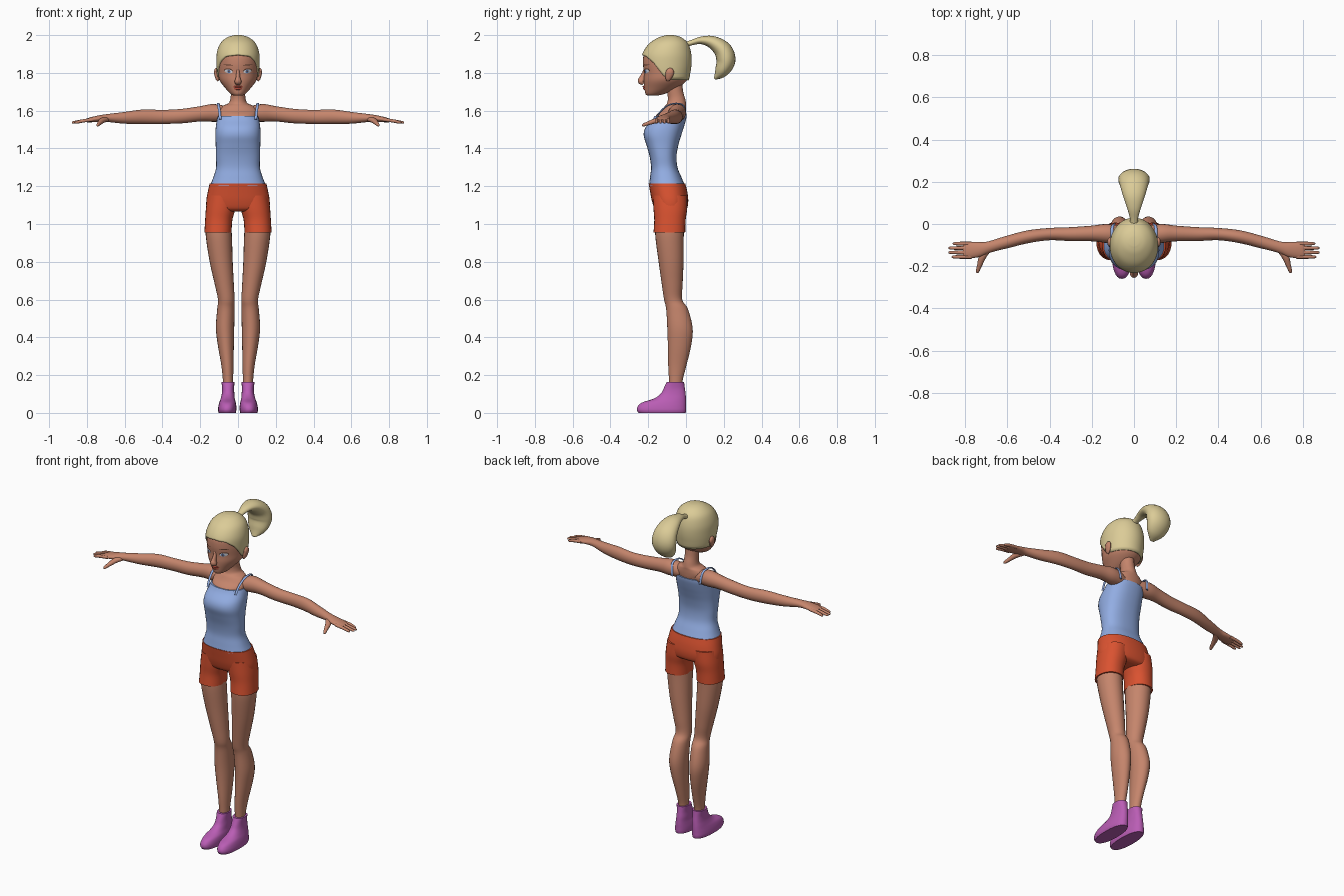
import bpy, bmesh, math
from mathutils import Vector


def material(name, rgb):
    m = bpy.data.materials.new(name)
    m.diffuse_color = (*rgb, 1)
    return m


SKIN = material("skin", (0.56, 0.235, 0.15))
HAIR = material("blonde_hair", (0.71, 0.60, 0.31))
TOP = material("light_blue_cloth", (0.29, 0.42, 0.77))
SHORTS = material("orange_cloth", (0.70, 0.085, 0.03))
SHOES = material("purple_shoe", (0.49, 0.11, 0.46))
WHITE = material("eye_white", (0.70, 0.70, 0.75))
BLUE = material("iris_blue", (0.10, 0.20, 0.45))
BROWN = material("brow_brown", (0.12, 0.05, 0.03))
LIPS = material("lip_red", (0.50, 0.08, 0.05))


def make(name, verts, faces, mat):
    me = bpy.data.meshes.new(name)
    me.from_pydata([tuple(v) for v in verts], [], faces)
    bm = bmesh.new()
    bm.from_mesh(me)
    bmesh.ops.recalc_face_normals(bm, faces=bm.faces)
    bm.to_mesh(me)
    bm.free()
    me.materials.append(mat)
    ob = bpy.data.objects.new(name, me)
    bpy.context.collection.objects.link(ob)
    bpy.ops.object.select_all(action='DESELECT')
    ob.select_set(True)
    bpy.context.view_layer.objects.active = ob
    bpy.ops.object.shade_smooth_by_angle(angle=math.radians(50))
    return ob


def spline(rows, steps=5):
    """Smooth interpolation through rows of numbers."""
    out = []
    for i in range(len(rows) - 1):
        a, b, c, d = (rows[max(0, min(len(rows) - 1, i + k))] for k in (-1, 0, 1, 2))
        for s in range(steps):
            t = s / steps
            out.append([0.5 * (2 * q + (r - p) * t + (2 * p - 5 * q + 4 * r - u) * t * t
                               + (3 * q - p - 3 * r + u) * t ** 3)
                        for p, q, r, u in zip(a, b, c, d)])
    return out + [list(rows[-1])]


def skin_rings(name, rings, mat, caps=True):
    n = len(rings[0])
    verts = [v for r in rings for v in r]
    faces = [(i * n + j, i * n + (j + 1) % n, (i + 1) * n + (j + 1) % n, (i + 1) * n + j)
             for i in range(len(rings) - 1) for j in range(n)]
    if caps:
        faces += [tuple(range(n)), tuple(range(len(verts) - n, len(verts)))]
    return make(name, verts, faces, mat)


def power(v, e):
    return math.copysign(abs(v) ** (2 / e), v)


def stack(name, rows, mat, e=2.0, n=28, side=1):
    """Level rings; rows are (z, x0, x1, y0, y1)."""
    rings = []
    for z, x0, x1, y0, y1 in spline(rows):
        rings.append([(side * ((x0 + x1) / 2 + (x1 - x0) / 2 * power(math.cos(a), e)),
                       (y0 + y1) / 2 + (y1 - y0) / 2 * power(math.sin(a), e), z)
                      for a in (2 * math.pi * j / n for j in range(n))])
    return skin_rings(name, rings, mat)


def centred(rows):
    return [(z, -w, w, y0, y1) for z, y0, y1, w in rows]


def tube(name, rows, mat, across, n=16, side=1):
    """Rings square to a path; rows are (x, y, z, half width, half height)."""
    pts, rings = spline(rows), []
    for i, p in enumerate(pts):
        tan = Vector(pts[min(i + 1, len(pts) - 1)][:3]) - Vector(pts[max(i - 1, 0)][:3])
        up = tan.normalized().cross(Vector(across)).normalized()
        s = up.cross(tan).normalized()
        rings.append([])
        for j in range(n):
            a = 2 * math.pi * j / n
            v = Vector(p[:3]) + s * p[3] * math.cos(a) + up * p[4] * math.sin(a)
            rings[-1].append((side * v.x, v.y, v.z))
    return skin_rings(name, rings, mat)


# Torso: skin under the clothes, vest and hips
stack("chest_and_neck", centred([
    (1.50, -.19, -.02, .10), (1.57, -.162, -.003, .103), (1.60, -.13, 0, .105),
    (1.625, -.112, 0, .082), (1.64, -.10, 0, .05), (1.665, -.096, -.005, .04),
    (1.70, -.10, -.015, .038), (1.75, -.11, -.02, .04)]), SKIN)
stack("vest", centred([
    (1.205, -.196, -.006, .147), (1.25, -.19, -.025, .13), (1.30, -.185, -.045, .116),
    (1.36, -.193, -.05, .117), (1.42, -.21, -.04, .118), (1.47, -.224, -.025, .12),
    (1.51, -.215, -.012, .118), (1.55, -.18, -.001, .112), (1.572, -.166, .002, .106)]),
    TOP, 2.4, 36)
stack("shorts_hips", centred([
    (1.215, -.198, -.004, .15), (1.17, -.19, .007, .16), (1.12, -.18, .012, .168),
    (1.08, -.165, .004, .162), (1.065, -.14, -.02, .12)]), SHORTS, 2.3, 36)

# Head profile, shared by the face, hair and painted details
HEAD = [(1.68, -.205, -.15, .022), (1.69, -.215, -.11, .04), (1.72, -.22, -.045, .068),
        (1.76, -.223, .004, .097), (1.80, -.222, .015, .105), (1.85, -.228, .022, .108),
        (1.90, -.222, .02, .106), (1.95, -.188, .004, .088), (1.98, -.14, -.03, .053),
        (1.99, -.105, -.065, .02)]
FINE = spline(HEAD, 8)


def head_at(z):
    for a, b in zip(FINE, FINE[1:]):
        if z <= b[0]:
            t = max(0, (z - a[0]) / (b[0] - a[0]))
            return [p + (q - p) * t for p, q in zip(a, b)][1:]
    return FINE[-1][1:]


stack("head", centred(HEAD), SKIN, 2.0, 36)

# Hair cap, hanging from the crown to a curved hairline
LINE = [(0, 1.893), (35, 1.885), (58, 1.855), (82, 1.79), (100, 1.768), (180, 1.765)]


def hairline(deg):
    for (a, za), (b, zb) in zip(LINE, LINE[1:]):
        if deg <= b:
            return za + (zb - za) * (deg - a) / (b - a)
    return LINE[-1][1]


rings = []
for i in range(21):
    rings.append([])
    for j in range(48):
        deg = 360 * j / 48
        a = math.radians(deg)
        low = hairline(min(deg, 360 - deg))
        z = low + (1.99 - low) * (1 - (1 - i / 20) ** 1.6)
        y0, y1, w = head_at(z)
        p = Vector((w * math.sin(a), (y0 + y1) / 2 - (y1 - y0) / 2 * math.cos(a), z))
        c = Vector((0, -.1, 1.84))
        rings[-1].append(c + (p - c) * 1.062)
cap = skin_rings("hair_cap", rings, HAIR, caps=False)
bm = bmesh.new()
bm.from_mesh(cap.data)
bmesh.ops.holes_fill(bm, edges=[e for e in bm.edges if e.is_boundary and e.verts[0].co.z > 1.98])
bm.to_mesh(cap.data)
bm.free()
rim = cap.modifiers.new("thickness", 'SOLIDIFY')
rim.thickness, rim.offset = 0.012, -1

tube("ponytail", [
    (0, 0, 1.95, .018, .014), (0, .03, 1.96, .02, .014), (0, .08, 1.972, .034, .02),
    (0, .14, 1.962, .054, .034), (0, .195, 1.92, .07, .048), (0, .211, 1.862, .074, .05),
    (0, .185, 1.805, .055, .035), (0, .152, 1.768, .012, .006)], HAIR, (1, 0, 0), 24)


def patch(name, x, z, rx, rz, mat, lift, dome=0.0, tilt=0.0, n=16):
    """Thin oval plate lying on the face."""
    verts = []
    for k in (0, .5, 1):
        for j in range(n if k else 1):
            a = 2 * math.pi * j / n
            u, v = k * rx * math.cos(a), k * rz * math.sin(a)
            px, pz = x + u, z + v + tilt * u
            y0, y1, w = head_at(pz)
            y = (y0 + y1) / 2 - (y1 - y0) / 2 * math.sqrt(max(0, 1 - (px / w) ** 2))
            verts.append((px, y - lift - dome * (1 - k * k), pz))
    faces = [(0, 1 + j, 1 + (j + 1) % n) for j in range(n)]
    faces += [(1 + j, 1 + n + j, 1 + n + (j + 1) % n, 1 + (j + 1) % n) for j in range(n)]
    ob = make(name, verts, faces, mat)
    # face outwards
    if sum(p.normal.y for p in ob.data.polygons) > 0:
        ob.data.flip_normals()
    return ob


# Face
tube("nose", [(0, -.212, 1.83, .007, .008), (0, -.22, 1.80, .009, .012),
              (0, -.231, 1.77, .013, .017), (0, -.236, 1.755, .019, .019),
              (0, -.226, 1.742, .014, .008)], SKIN, (1, 0, 0))
patch("upper_lip", 0, 1.7265, .027, .006, LIPS, .002, .008)
patch("lower_lip", 0, 1.717, .022, .007, LIPS, .002, .007)

for s, label in ((1, "left"), (-1, "right")):
    patch(label + "_lash", s * .05, 1.811, .024, .013, BROWN, .0015, tilt=s * .12)
    patch(label + "_eye", s * .05, 1.808, .021, .010, WHITE, .003, .002, s * .12)
    patch(label + "_iris", s * .048, 1.808, .009, .009, BLUE, .005, .001)
    patch(label + "_pupil", s * .048, 1.808, .004, .004, BROWN, .007)
    patch(label + "_brow", s * .052, 1.842, .026, .003, BROWN, .002, tilt=s * .08)
    # Ears
    tube(label + "_ear", [(.106, -.098, 1.757, .004, .006), (.110, -.094, 1.772, .01, .016),
                          (.115, -.086, 1.80, .012, .022), (.115, -.084, 1.818, .009, .016),
                          (.112, -.084, 1.826, .002, .004)], SKIN, (1, 0, 0), 12, s)
    # Vest straps over the shoulders
    tube(label + "_strap", [
        (.094, -.158, 1.555, .007, .004), (.098, -.135, 1.595, .007, .004),
        (.103, -.095, 1.628, .007, .004), (.105, -.05, 1.638, .007, .004),
        (.102, -.012, 1.625, .007, .004), (.094, .0, 1.56, .007, .004)], TOP, (1, 0, 0), 8, s)
    # Arm and hand
    tube(label + "_arm", [
        (.06, -.055, 1.582, .045, .04), (.13, -.045, 1.588, .045, .047),
        (.20, -.045, 1.583, .037, .04), (.30, -.048, 1.571, .033, .038),
        (.40, -.048, 1.567, .029, .037), (.50, -.060, 1.568, .030, .038),
        (.60, -.085, 1.562, .029, .031), (.69, -.110, 1.561, .027, .021),
        (.74, -.121, 1.557, .036, .017), (.79, -.125, 1.550, .038, .012),
        (.81, -.125, 1.547, .033, .007)], SKIN, (0, 1, 0), 20, s)
    for k, (y, tip) in enumerate(((-.093, .86), (-.114, .88), (-.135, .88), (-.156, .865))):
        tube(f"{label}_finger_{k + 1}", [
            (.77, y, 1.552, .009, .009), (.82, y, 1.546, .009, .009),
            (tip - .01, y, 1.538, .007, .007), (tip, y, 1.536, .002, .002)],
            SKIN, (0, 1, 0), 10, s)
    tube(label + "_thumb", [
        (.69, -.115, 1.557, .016, .014), (.718, -.155, 1.548, .017, .014),
        (.732, -.195, 1.535, .012, .011), (.742, -.225, 1.524, .008, .008),
        (.744, -.233, 1.522, .002, .002)], SKIN, (1, 0, 0), 10, s)
    # Legs
    stack(label + "_shorts_leg", [
        (1.15, .004, .16, -.175, .006), (1.08, .014, .17, -.172, .006),
        (1.02, .03, .174, -.168, -.002), (.955, .034, .178, -.172, -.004)], SHORTS, 2.2, 28, s)
    stack(label + "_leg", [
        (1.0, .036, .172, -.163, -.01), (.93, .032, .17, -.162, -.012),
        (.80, .028, .15, -.145, -.013), (.68, .022, .123, -.128, -.018),
        (.60, .018, .106, -.116, -.02), (.55, .018, .11, -.105, .01),
        (.45, .020, .117, -.099, .035), (.36, .022, .107, -.096, .028),
        (.25, .024, .088, -.094, .002), (.17, .026, .08, -.09, -.018),
        (.12, .026, .08, -.09, -.018)], SKIN, 2.0, 24, s)
    # Shoes
    stack(label + "_shoe", [
        (.163, .018, .088, -.103, -.010), (.13, .021, .084, -.118, -.006),
        (.10, .019, .086, -.135, -.002), (.075, .017, .092, -.172, 0),
        (.055, .012, .099, -.232, .001), (.035, .009, .104, -.255, .001),
        (.015, .009, .106, -.26, .001), (0, .012, .102, -.252, -.002)], SHOES, 2.3, 32, s)
